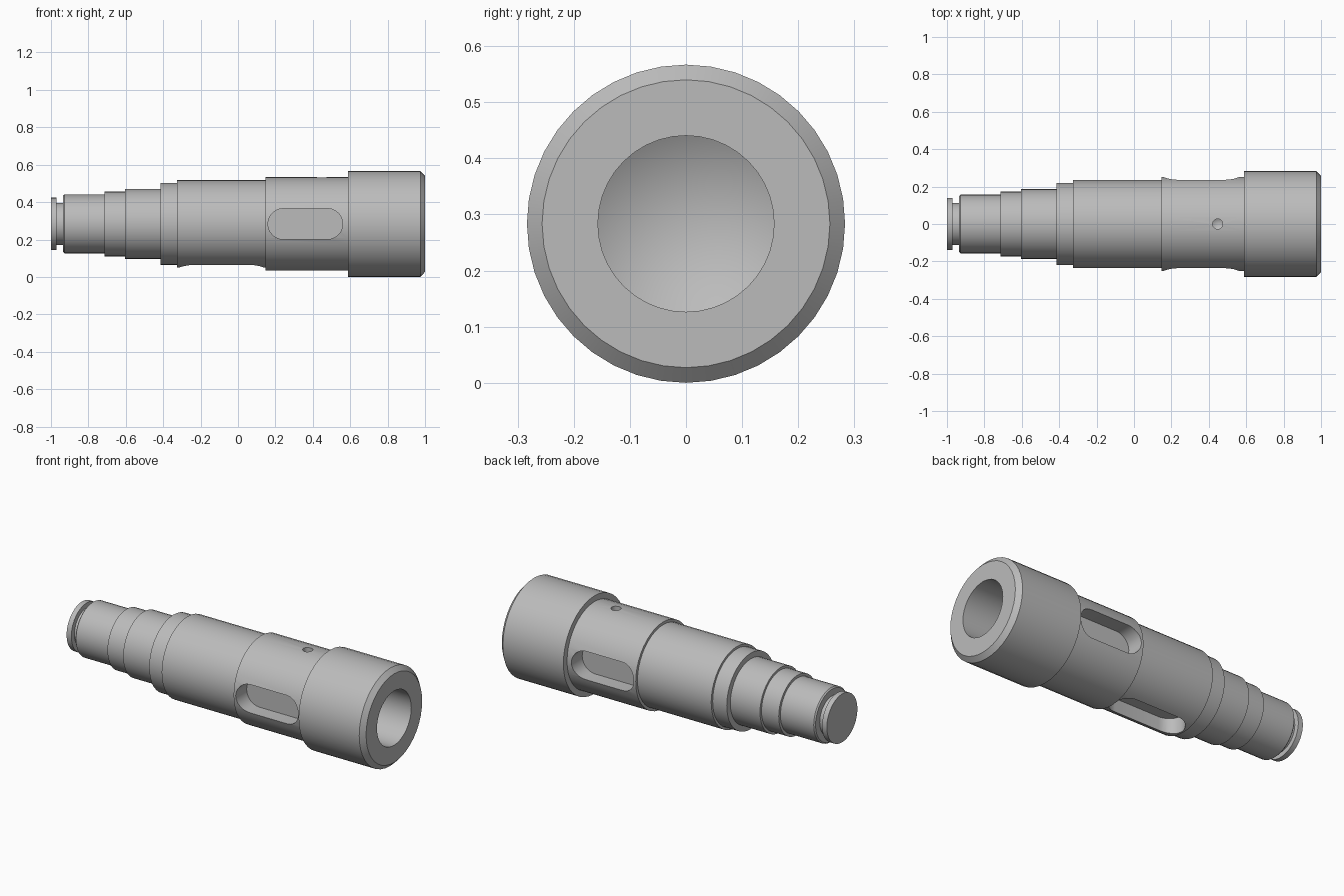
import bpy, bmesh, math
from mathutils import Matrix, Vector

cube = bpy.data.objects.get("Cube")
if cube:
    bpy.data.objects.remove(cube, do_unlink=True)

AXIS_Z = 0.2835
SEGMENTS = 40

steel = bpy.data.materials.new("grey_steel")
steel.use_nodes = True
GREY = (0.5, 0.5, 0.5, 1)
steel.diffuse_color = GREY
steel.node_tree.nodes["Principled BSDF"].inputs["Base Color"].default_value = GREY


def make_object(name, bm, matrix):
    bmesh.ops.recalc_face_normals(bm, faces=bm.faces)
    mesh = bpy.data.meshes.new(name)
    bm.to_mesh(mesh)
    bm.free()
    mesh.transform(matrix)
    mesh.materials.append(steel)
    obj = bpy.data.objects.new(name, mesh)
    bpy.context.collection.objects.link(obj)
    return obj


def lathe(name, profile, segments, matrix):
    """Revolve (height, radius) pairs about the local z axis."""
    bm = bmesh.new()
    verts = [bm.verts.new((r, 0, h)) for h, r in profile]
    edges = [bm.edges.new(pair) for pair in zip(verts, verts[1:])]
    bmesh.ops.spin(bm, geom=verts + edges, cent=(0, 0, 0), axis=(0, 0, 1),
                   angle=math.tau, steps=segments, use_merge=True)
    bmesh.ops.remove_doubles(bm, verts=bm.verts, dist=1e-5)
    return make_object(name, bm, matrix)


def slot_cutter(name, x0, x1, half_width, floor, angle):
    """Round-ended prism, cutting radially down to the floor radius."""
    bm = bmesh.new()
    ring = []
    for cx, start in ((x1 - half_width, -90), (x0 + half_width, 90)):
        for i in range(13):
            a = math.radians(start + i * 15)
            ring.append(bm.verts.new((cx + half_width * math.cos(a),
                                      half_width * math.sin(a), floor)))
    face = bm.faces.new(ring)
    top = bmesh.ops.extrude_face_region(bm, geom=[face])["geom"]
    bmesh.ops.translate(bm, vec=Vector((0, 0, 0.2)),
                        verts=[g for g in top if isinstance(g, bmesh.types.BMVert)])
    turn = Matrix.Rotation(math.radians(angle), 4, 'X')
    return make_object(name, bm, Matrix.Translation((0, 0, AXIS_Z)) @ turn)


# Stepped shaft with head, chamfers and blind drilled bore
profile = [(-1, 0), (-1, 0.14), (-0.97, 0.14), (-0.97, 0.112),
           (-0.935, 0.112), (-0.935, 0.15), (-0.928, 0.157)]
steps = [(-0.715, 0.173), (-0.605, 0.187), (-0.415, 0.22),
         (-0.325, 0.234), (0.147, 0.25), (0.587, 0.2835)]
for x, radius in steps:
    profile += [(x, profile[-1][1]), (x, radius)]
profile += [(0.975, 0.2835), (1, 0.2565), (1, 0.157), (0.68, 0.157), (0.59, 0)]
along_x = Matrix.Translation((0, 0, AXIS_Z)) @ Matrix.Rotation(math.pi / 2, 4, 'Y')
shaft = lathe("stepped_shaft", profile, SEGMENTS, along_x)

# Keyways on both sides and underneath, plus the oil hole on top
cutters = [
    slot_cutter("front_keyway", 0.16, 0.56, 0.082, 0.15, 90),
    slot_cutter("back_keyway", 0.16, 0.56, 0.082, 0.15, -90),
    slot_cutter("bottom_keyway", -0.315, 0.14, 0.082, 0.14, 180),
    lathe("oil_hole", [(0.17, 0), (0.185, 0.027), (0.3, 0.027), (0.3, 0)], 20,
          Matrix.Translation((0.447, 0, AXIS_Z))),
]
bpy.context.view_layer.objects.active = shaft
for cutter in cutters:
    cutter.hide_render = True
    mod = shaft.modifiers.new(cutter.name, 'BOOLEAN')
    mod.operation = 'DIFFERENCE'
    mod.solver = 'EXACT'
    mod.object = cutter
    bpy.ops.object.modifier_apply(modifier=mod.name)
    bpy.data.objects.remove(cutter, do_unlink=True)

bpy.ops.object.select_all(action='DESELECT')
shaft.select_set(True)
bpy.ops.object.shade_smooth_by_angle(angle=math.radians(25))
